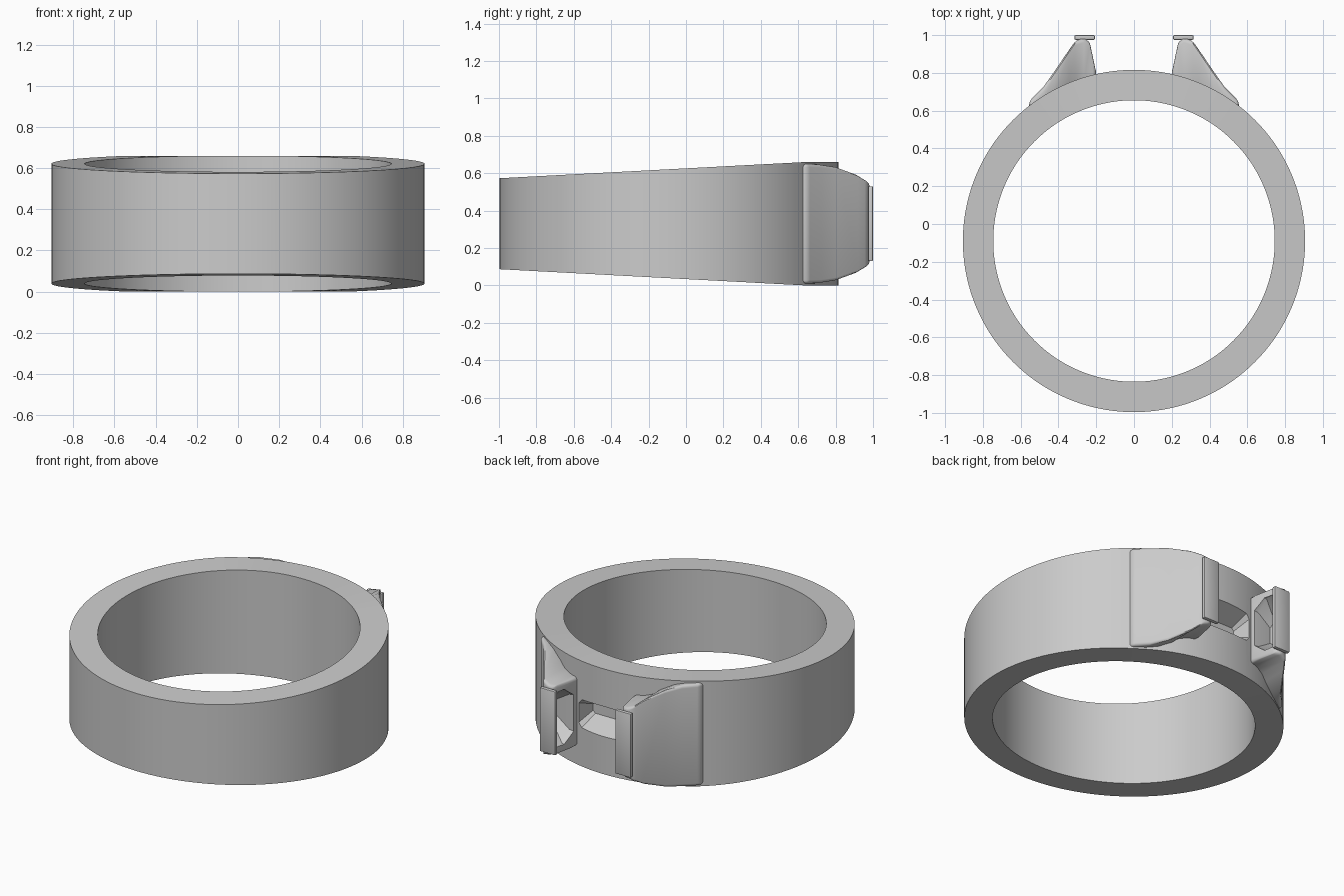
import bpy, bmesh, math

cube = bpy.data.objects.get("Cube")
if cube:
    bpy.data.objects.remove(cube, do_unlink=True)

MID_Z = 0.33
RING_Y = -0.09
OUTER_R, INNER_R = 0.906, 0.745

grey = bpy.data.materials.new("plain grey")
grey.use_nodes = True
grey.diffuse_color = (0.6, 0.6, 0.6, 1)
grey.node_tree.nodes["Principled BSDF"].inputs["Base Color"].default_value = (0.6, 0.6, 0.6, 1)


def make_object(name, bm):
    bmesh.ops.recalc_face_normals(bm, faces=bm.faces)
    mesh = bpy.data.meshes.new(name)
    bm.to_mesh(mesh)
    bm.free()
    mesh.materials.append(grey)
    obj = bpy.data.objects.new(name, mesh)
    bpy.context.collection.objects.link(obj)
    return obj


def loft(name, sections, closed=False):
    """Bridge matching point loops, capping the ends unless closed."""
    bm = bmesh.new()
    loops = [[bm.verts.new(p) for p in s] for s in sections]
    pairs = list(zip(loops, loops[1:]))
    if closed:
        pairs.append((loops[-1], loops[0]))
    else:
        bm.faces.new(loops[0])
        bm.faces.new(loops[-1])
    for a, b in pairs:
        for i in range(len(a)):
            j = (i + 1) % len(a)
            bm.faces.new((a[i], a[j], b[j], b[i]))
    return make_object(name, bm)


def activate(obj):
    bpy.ops.object.select_all(action='DESELECT')
    obj.select_set(True)
    bpy.context.view_layer.objects.active = obj


def apply_all(obj):
    activate(obj)
    for mod in list(obj.modifiers):
        bpy.ops.object.modifier_apply(modifier=mod.name)


def bevel(obj, width, segments=3):
    mod = obj.modifiers.new("bevel", 'BEVEL')
    mod.width, mod.segments = width, segments
    mod.limit_method, mod.angle_limit = 'ANGLE', math.radians(35)


def cut(obj, cutter):
    mod = obj.modifiers.new("cut", 'BOOLEAN')
    mod.operation, mod.solver, mod.object = 'DIFFERENCE', 'EXACT', cutter
    cutter.hide_render = True
    apply_all(obj)
    bpy.data.objects.remove(cutter, do_unlink=True)


def mirror(obj):
    obj.modifiers.new("mirror", 'MIRROR')
    apply_all(obj)


def smooth(obj, angle=30):
    activate(obj)
    bpy.ops.object.shade_smooth_by_angle(angle=math.radians(angle))


# Band: taller at the back, level beyond the shoulders
def half_height(y):
    return min(0.33, 0.243 + (y + 1) * 0.053)


def band_section(angle):
    points = []
    for radius, side in ((OUTER_R, -1), (OUTER_R, 1), (INNER_R, 1), (INNER_R, -1)):
        y = RING_Y + radius * math.sin(angle)
        points.append((radius * math.cos(angle), y, MID_Z + side * half_height(y)))
    return points


band = loft("band", [band_section(math.tau * i / 144) for i in range(144)], closed=True)


# Tapered pocket in the back of the band
def pocket_section(y, w, h, c):
    outline = ((w - c, h), (w, h - c), (w, c - h), (w - c, -h),
               (c - w, -h), (-w, c - h), (-w, h - c), (c - w, h))
    return [(x, y, MID_Z + z) for x, z in outline]


cut(band, loft("pocket_cutter", [pocket_section(0.86, 0.20, 0.115, 0.03),
                                 pocket_section(0.69, 0.16, 0.035, 0.015)]))
smooth(band)

# Lugs: x, outer y and half height of each slice, rooted in the band
slices = [(0.2, 0.80, 0.215), (0.235, 0.965, 0.215), (0.265, 0.985, 0.22),
          (0.31, 0.97, 0.235), (0.345, 0.92, 0.265), (0.42, 0.81, 0.305),
          (0.48, 0.725, 0.318), (0.555, 0.65, 0.32)]


def lug_section(x, y, h):
    root = RING_Y + math.sqrt(OUTER_R ** 2 - x ** 2) - 0.04
    return [(x, root, MID_Z - h), (x, y, MID_Z - h), (x, y, MID_Z + h), (x, root, MID_Z + h)]


lugs = loft("lugs", [lug_section(*s) for s in slices])
bevel(lugs, 0.018)


# Hollow in the inner face of each lug
def hollow_section(x, low, high, narrow, wide):
    mid = low + (high - low) * 0.55
    return [(x, y, MID_Z + z) for y, z in (
        (low, -narrow), (mid, -wide), (high, -wide), (high, wide), (mid, wide), (low, narrow))]


cut(lugs, loft("hollow_cutter", [hollow_section(0.17, 0.82, 0.955, 0.12, 0.18),
                                 hollow_section(0.235, 0.82, 0.95, 0.11, 0.17),
                                 hollow_section(0.33, 0.81, 0.88, 0.05, 0.08)]))
mirror(lugs)
smooth(lugs, 35)

# Thin lips along the tips of the lugs
lips = loft("lug_lips", [[(x, 0.975, MID_Z - 0.2), (x, 1.0, MID_Z - 0.2),
                          (x, 1.0, MID_Z + 0.2), (x, 0.975, MID_Z + 0.2)]
                         for x in (0.207, 0.315)])
bevel(lips, 0.006, 2)
mirror(lips)
smooth(lips, 35)
